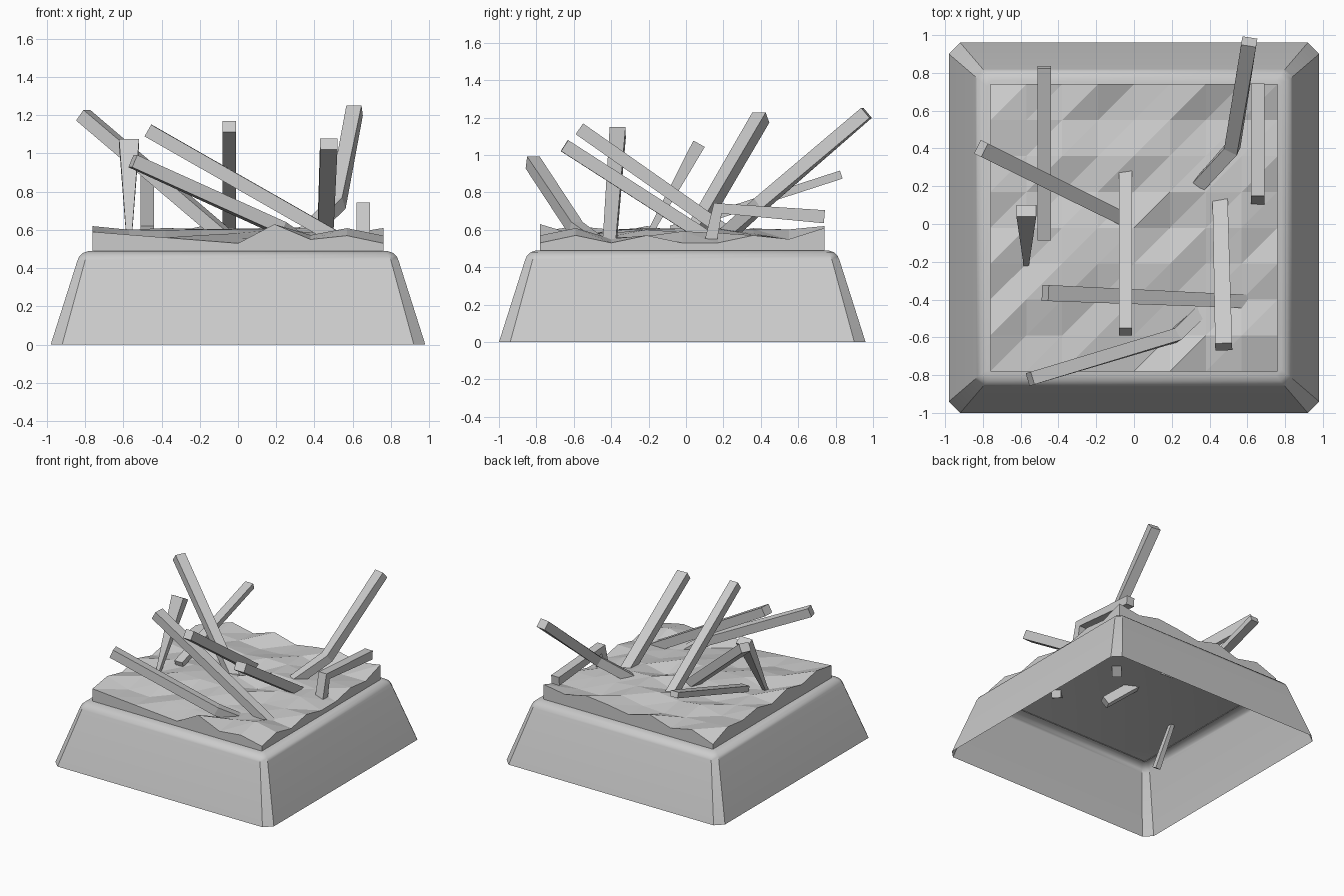
import bpy, random
from mathutils import Vector

if "Cube" in bpy.data.objects:
    bpy.data.objects.remove(bpy.data.objects["Cube"])

random.seed(4)


def make_object(name, verts, faces):
    mesh = bpy.data.meshes.new(name)
    mesh.from_pydata(verts, [], faces)
    mesh.update()
    obj = bpy.data.objects.new(name, mesh)
    bpy.context.collection.objects.link(obj)
    return obj


def loft(name, rings, cap_start=True, cap_end=True):
    n = len(rings[0])
    verts = [v for ring in rings for v in ring]
    faces = []
    for r in range(len(rings) - 1):
        for i in range(n):
            j = (i + 1) % n
            faces.append((r * n + i, r * n + j, r * n + n + j, r * n + n + i))
    if cap_start:
        faces.append(tuple(reversed(range(n))))
    if cap_end:
        faces.append(tuple(range(len(verts) - n, len(verts))))
    return make_object(name, verts, faces)


# Sloped plinth: chamfered square rings, open underneath, rounded shoulder
def plinth_ring(h, c, z):
    k = h - c
    pts = [(h, -k), (h, k), (k, h), (-k, h), (-h, k), (-h, -k), (-k, -h), (k, -h)]
    return [(x, y - 0.02, z) for x, y in pts]


base = loft("plinth", [plinth_ring(*p) for p in
            [(0.98, 0.06, 0), (0.84, 0.04, 0.44), (0.83, 0.04, 0.462),
             (0.81, 0.035, 0.48), (0.78, 0.03, 0.49)]], cap_start=False)
bpy.context.view_layer.objects.active = base
base.select_set(True)
bpy.ops.object.shade_smooth_by_angle(angle=0.6)

# Rough rubble slab: 8 x 8 height grid with given edge profiles and a skirt
N, STEP = 9, 0.19
front = [.59, .575, .56, .545, .53, .63, .55, .57, .53]
back = [.53, .60, .56, .62, .57, .60, .62, .58, .61]
left = [.59, .62, .58, .62, .57, .61, .58, .60, .53]
right = [.53, .57, .53, .57, .53, .53, .57, .55, .61]


def height(i, j):
    if j == 0:
        return front[i]
    if j == N - 1:
        return back[i]
    if i == 0:
        return left[j]
    if i == N - 1:
        return right[j]
    return random.uniform(0.545, 0.615)


verts = [(-0.76 + STEP * i, -0.78 + STEP * j, height(i, j))
         for j in range(N) for i in range(N)]
faces = []
for j in range(N - 1):
    for i in range(N - 1):
        a = j * N + i
        faces += [(a, a + 1, a + N + 1), (a, a + N + 1, a + N)]
rim = (list(range(N - 1)) + [j * N + N - 1 for j in range(N - 1)]
       + [N * N - 1 - i for i in range(N - 1)]
       + [j * N for j in range(N - 1, 0, -1)])
start = len(verts)
verts += [(verts[v][0], verts[v][1], 0.485) for v in rim]
for k in range(len(rim)):
    m = (k + 1) % len(rim)
    faces.append((rim[m], rim[k], start + k, start + m))
make_object("rubble_slab", verts, faces)


# Square beams swept along short paths, with optional taper
def beam(name, path, widths=None, thick=0.07):
    pts = [Vector(p) for p in path]
    widths = widths or [0.07] * len(pts)
    rings = []
    for i, p in enumerate(pts):
        d = Vector()
        if i > 0:
            d += (p - pts[i - 1]).normalized()
        if i < len(pts) - 1:
            d += (pts[i + 1] - p).normalized()
        d.normalize()
        side = d.cross(Vector((0, 0, 1))).normalized()
        up = side.cross(d)
        w, t = side * widths[i] / 2, up * min(thick, widths[i]) / 2
        rings.append([p - w - t, p + w - t, p + w + t, p - w + t])
    loft(name, rings)


beam("centre_beam", [(-.045, .37, .48), (-.045, -.57, 1.14)])
beam("right_beam", [(.455, .16, .53), (.475, -.65, 1.05)], [.08, .09])
beam("bent_low_beam", [(.655, .12, .48), (.655, .17, .715), (.655, .74, .67)])
beam("tapered_beam", [(-.57, -.42, .2), (-.57, -.2, .57), (-.57, .07, 1.06)],
     [.045, .03, .105])
beam("left_leaning_beam", [(.2, -.1, .34), (-.81, .4, 1.2)], [.07, .08])
beam("bent_rear_beam", [(.25, .1, .47), (.52, .4, .74), (.61, .965, 1.225)],
     [.07, .075, .08])
beam("cross_beam", [(.6, -.41, .51), (-.47, -.365, 1.12)], [.07, .085])
beam("bent_front_beam", [(.42, -.4, .47), (.22, -.59, .61), (-.55, -.82, .96)])
beam("rear_left_beam", [(-.475, -.08, .6), (-.475, .83, .895)], thick=.045)
